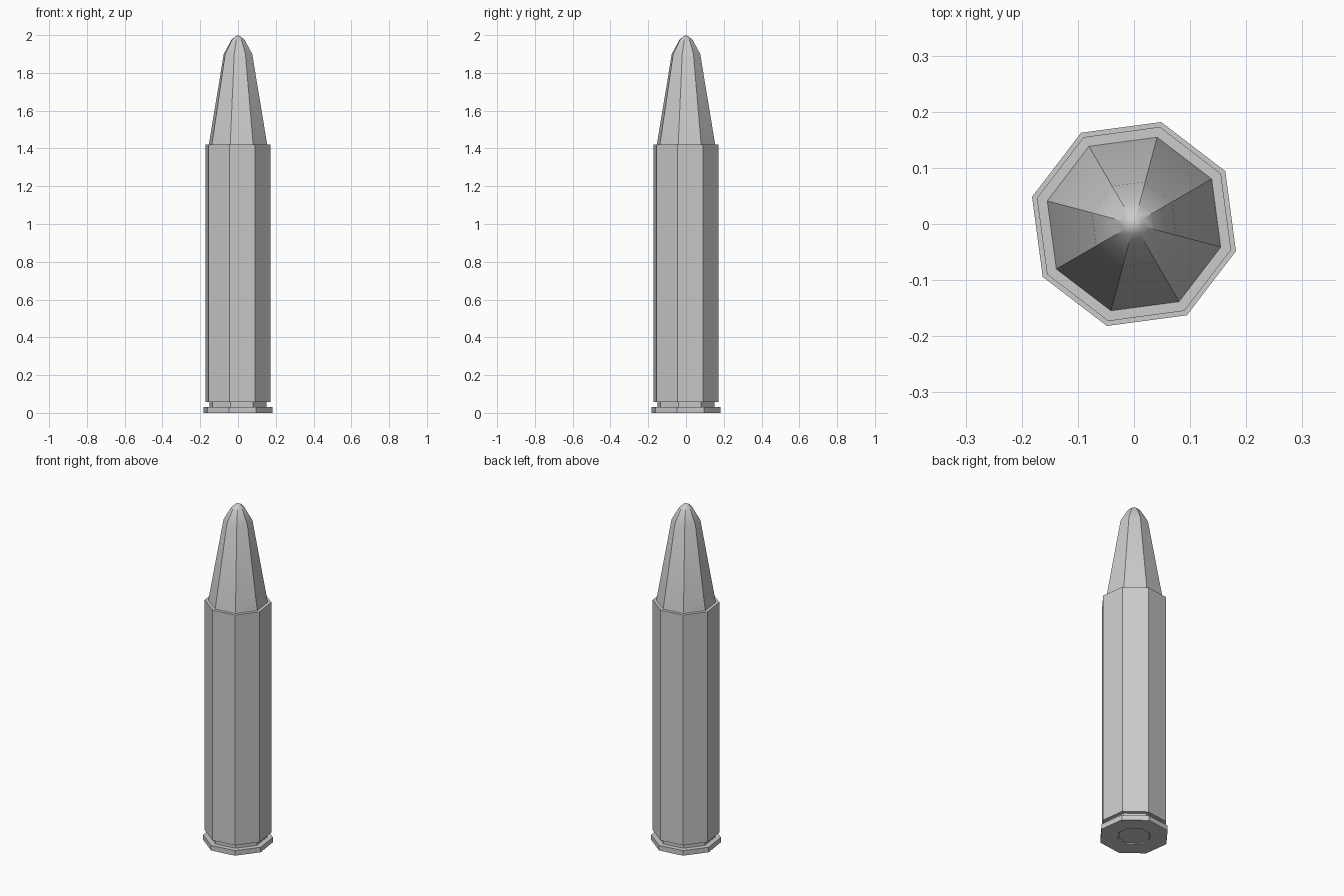
import bpy
import bmesh
import math

cube = bpy.data.objects.get("Cube")
if cube:
    bpy.data.objects.remove(cube, do_unlink=True)

SIDES = 8
TURN = math.radians(30.1)

metal = bpy.data.materials.new("light grey metal")
metal.use_nodes = True
GREY = (0.6, 0.6, 0.6, 1)
metal.diffuse_color = GREY
metal.node_tree.nodes["Principled BSDF"].inputs["Base Color"].default_value = GREY


def lathe(name, profile):
    """Eight-sided turned part from (radius, height) pairs; radius 0 closes to a point."""
    bm = bmesh.new()
    rings = []
    for r, z in profile:
        if r == 0:
            rings.append([bm.verts.new((0, 0, z))])
            continue
        angles = [TURN + math.tau * i / SIDES for i in range(SIDES)]
        rings.append([bm.verts.new((r * math.cos(a), r * math.sin(a), z)) for a in angles])
    for low, high in zip(rings, rings[1:]):
        for i in range(SIDES):
            j = (i + 1) % SIDES
            if len(high) == 1:
                bm.faces.new((low[i], low[j], high[0]))
            else:
                bm.faces.new((low[i], low[j], high[j], high[i]))
    # Flat caps on open ends
    for ring in (rings[0], rings[-1]):
        if len(ring) > 1:
            bm.faces.new(ring)
    bmesh.ops.recalc_face_normals(bm, faces=bm.faces)
    mesh = bpy.data.meshes.new(name)
    bm.to_mesh(mesh)
    bm.free()
    mesh.materials.append(metal)
    obj = bpy.data.objects.new(name, mesh)
    bpy.context.collection.objects.link(obj)
    bpy.ops.object.select_all(action="DESELECT")
    obj.select_set(True)
    bpy.context.view_layer.objects.active = obj
    bpy.ops.object.shade_smooth_by_angle(angle=math.radians(30))
    return obj


# Case: shallow primer recess, rim, extractor groove, body and flat shoulder
lathe("case", [(0.085, 0.005), (0.09, 0), (0.188, 0), (0.188, 0.03), (0.157, 0.03),
               (0.157, 0.057), (0.179, 0.057), (0.179, 1.42), (0.16, 1.42)])

# Tapered tip with a rounded nose
lathe("tip", [(0.16, 1.42), (0.078, 1.9), (0.037, 1.973), (0.018, 1.991), (0, 2)])
